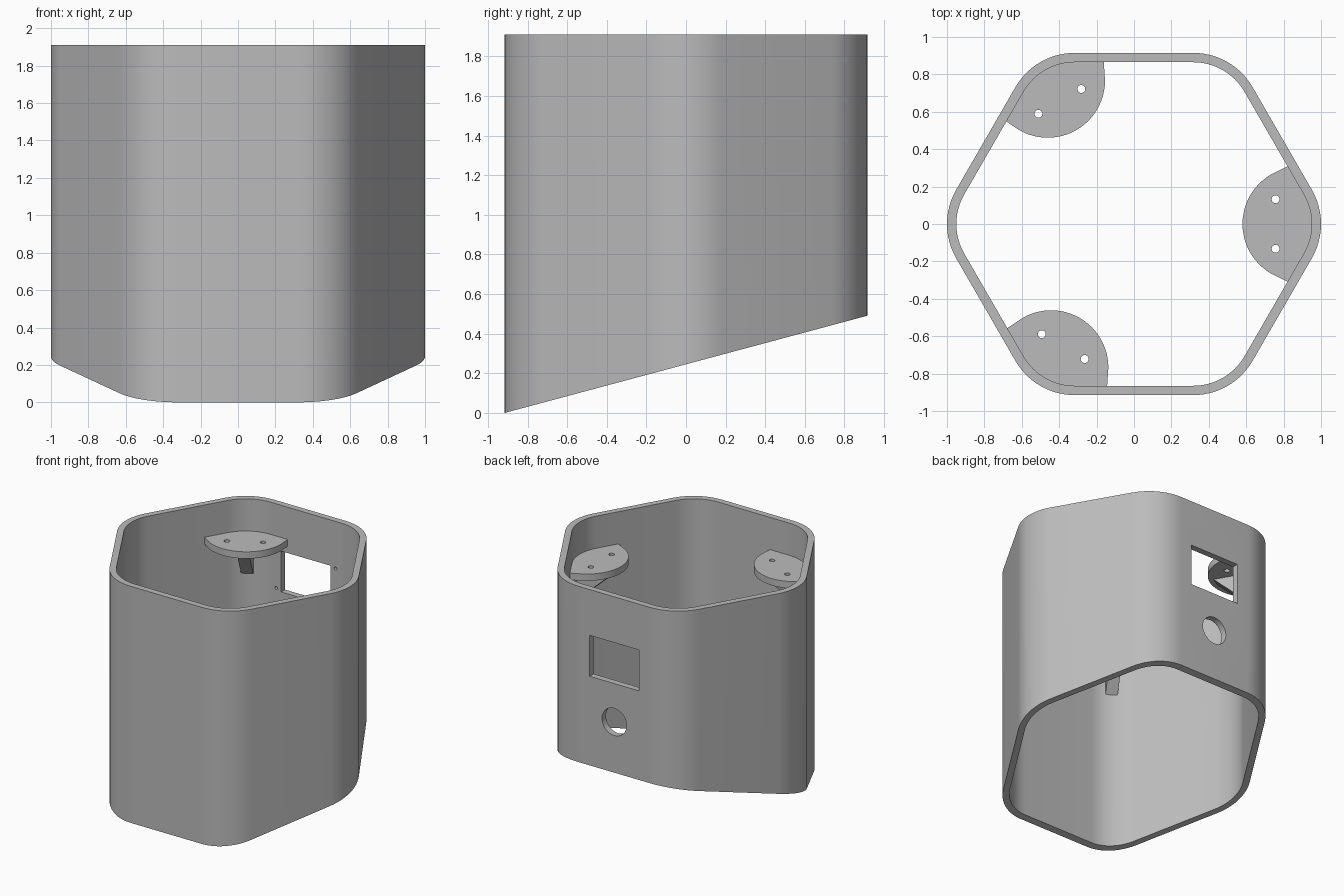
import bpy
import bmesh
from math import sin, cos, pi, radians
from mathutils import Matrix, Vector

cube = bpy.data.objects.get("Cube")
if cube:
    bpy.data.objects.remove(cube, do_unlink=True)

HEIGHT = 1.91      # flat top
APOTHEM = 0.915    # centre to flat side
WALL = 0.05
CORNER = 0.366     # outer corner radius
SLOPE = 0.268      # slant of the bottom cut
PLATE_TOP, PLATE_THICK = 1.65, 0.055

grey = bpy.data.materials.new("plain_grey")
grey.use_nodes = True
grey.diffuse_color = (0.5, 0.5, 0.5, 1)
grey.node_tree.nodes["Principled BSDF"].inputs["Base Color"].default_value = (0.5, 0.5, 0.5, 1)


def make_object(name, bm):
    bmesh.ops.recalc_face_normals(bm, faces=bm.faces)
    mesh = bpy.data.meshes.new(name)
    bm.to_mesh(mesh)
    bm.free()
    mesh.materials.append(grey)
    obj = bpy.data.objects.new(name, mesh)
    bpy.context.collection.objects.link(obj)
    return obj


def prism(name, points, offset):
    """Extrude a closed outline of 3D points along an offset."""
    bm = bmesh.new()
    face = bm.faces.new([bm.verts.new(p) for p in points])
    new = bmesh.ops.extrude_face_region(bm, geom=[face])["geom"]
    bmesh.ops.translate(bm, vec=offset, verts=[v for v in new if isinstance(v, bmesh.types.BMVert)])
    return make_object(name, bm)


def cylinder(name, centre, radius, depth, along_y=False):
    bm = bmesh.new()
    turn = Matrix.Rotation(pi / 2, 4, "X") if along_y else Matrix()
    bmesh.ops.create_cone(bm, cap_ends=True, segments=32, radius1=radius, radius2=radius,
                          depth=depth, matrix=Matrix.Translation(centre) @ turn)
    return make_object(name, bm)


def cut(obj, cutters):
    """Subtract the cutters, bake the result and remove the cutters."""
    for c in cutters:
        c.hide_render = True
        mod = obj.modifiers.new("cut", "BOOLEAN")
        mod.operation, mod.solver, mod.object = "DIFFERENCE", "EXACT", c
    bpy.context.view_layer.update()
    evaluated = obj.evaluated_get(bpy.context.evaluated_depsgraph_get())
    mesh = bpy.data.meshes.new_from_object(evaluated)
    obj.modifiers.clear()
    obj.data = mesh
    for c in cutters:
        bpy.data.objects.remove(c, do_unlink=True)


def smooth(obj):
    bpy.ops.object.select_all(action="DESELECT")
    obj.select_set(True)
    bpy.context.view_layer.objects.active = obj
    bpy.ops.object.shade_smooth_by_angle(angle=radians(30))


def rounded_hexagon(inset, steps=12):
    """Hexagon outline with rounded corners, corners on the x axis."""
    reach = (APOTHEM - CORNER) / cos(pi / 6)
    radius = CORNER - inset
    points = []
    for k in range(6):
        for i in range(steps + 1):
            a = k * pi / 3 - pi / 6 + i * pi / 3 / steps
            points.append((reach * cos(k * pi / 3) + radius * cos(a),
                           reach * sin(k * pi / 3) + radius * sin(a)))
    return points


# Hexagonal shell, flat on top and slanted at the bottom
bm = bmesh.new()
rings = []
for inset in (0, WALL):
    outline = rounded_hexagon(inset)
    rings.append([bm.verts.new((x, y, SLOPE * (y + APOTHEM))) for x, y in outline])
    rings.append([bm.verts.new((x, y, HEIGHT)) for x, y in outline])
low_out, top_out, low_in, top_in = rings
for a, b in ((low_out, top_out), (top_out, top_in), (top_in, low_in), (low_in, low_out)):
    for i in range(len(a)):
        j = (i + 1) % len(a)
        bm.faces.new((a[i], a[j], b[j], b[i]))
shell = make_object("hexagonal_shell", bm)

# Display window, round port and blind screw holes in the back wall
half_w, z0, z1 = 0.22, 1.21, 1.54
window = prism("window_cutter", [(-half_w, 0.8, z0), (half_w, 0.8, z0),
                                 (half_w, 0.8, z1), (-half_w, 0.8, z1)], (0, 0.2, 0))
port = cylinder("port_cutter", (0, 0.9, 0.9), 0.11, 0.2, True)
screws = [cylinder("screw_cutter", (x, 0.865, z), 0.012, 0.06, True)
          for x in (-0.265, 0.265) for z in (z0 + 0.02, z1 - 0.01)]
cut(shell, [window, port] + screws)
smooth(shell)

# Three mounting brackets: rounded plate with two holes and a gusset below
arc = [(0.886 + 0.306 * cos(radians(a)), 0.306 * sin(radians(a))) for a in range(120, 241, 5)]
seat = [(0.634 + 0.341 * cos(radians(a)), 0.341 * sin(radians(a))) for a in range(-30, 31, 6)]
outline = arc + [(0.845, -0.32)] + seat + [(0.845, 0.32)]
under = PLATE_TOP - PLATE_THICK
for name, angle, shift in (("left", 0, 0), ("back", 120, -0.018), ("front", 240, 0)):
    plate = prism(name + "_bracket_plate", [(x, y, under) for x, y in outline], (0, 0, PLATE_THICK))
    cut(plate, [cylinder("hole_cutter", (0.757, y, under), 0.021, 0.3) for y in (-0.1325, 0.1325)])
    gusset = prism(name + "_bracket_gusset",
                   [(0.61, -0.045, under + 0.01), (0.97, -0.045, under + 0.01), (0.97, -0.045, 1.28)],
                   (0, 0.09, 0))
    for obj in (plate, gusset):
        obj.data.transform(Matrix.Translation(Vector((shift, 0, 0))) @ Matrix.Rotation(radians(angle), 4, "Z"))
    smooth(plate)
